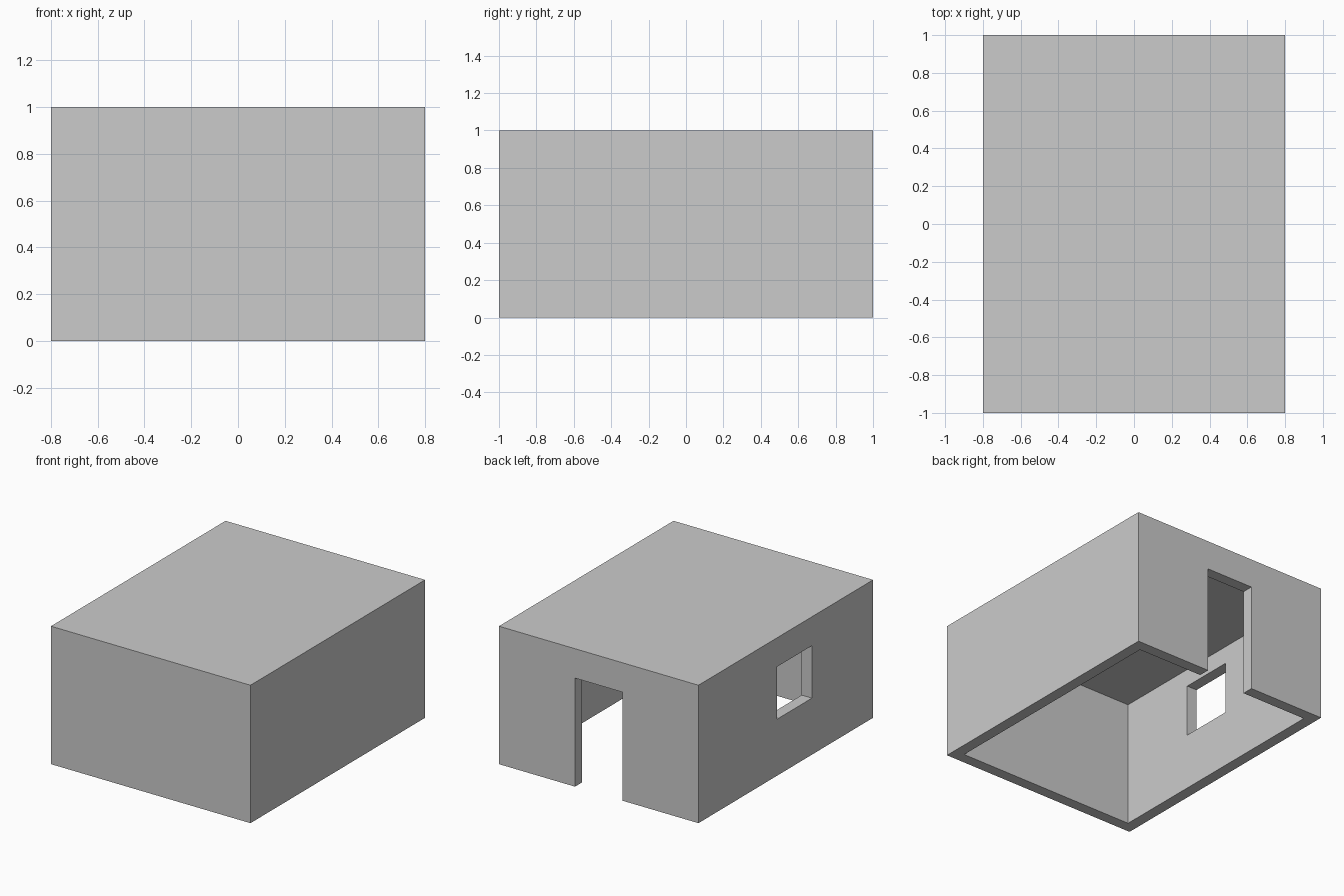
import bpy, bmesh
from mathutils import Vector

if "Cube" in bpy.data.objects:
    bpy.data.objects.remove(bpy.data.objects["Cube"])

T = 0.082  # wall and roof thickness


def box(name, lo, hi):
    lo, hi = Vector(lo), Vector(hi)
    bm = bmesh.new()
    bmesh.ops.create_cube(bm, size=1)
    bmesh.ops.scale(bm, vec=hi - lo, verts=bm.verts)
    bmesh.ops.translate(bm, vec=(lo + hi) / 2, verts=bm.verts)
    mesh = bpy.data.meshes.new(name)
    bm.to_mesh(mesh)
    bm.free()
    ob = bpy.data.objects.new(name, mesh)
    bpy.context.collection.objects.link(ob)
    return ob


# solid block of the hut
hut = box("hut_shell", (-0.8, -1, 0), (0.8, 1, 1))

# room open at the floor, doorway in the back wall, window in the left wall
cutters = [
    box("room_cutter", (-0.8 + T, -1 + T, -0.2), (0.8 - T, 1 - T, 1 - T)),
    box("door_cutter", (-0.19, 0.7, -0.3), (0.19, 1.2, 0.787)),
    box("window_cutter", (-1, -0.3, 0.41), (-0.5, 0.1, 0.79)),
]
bpy.context.view_layer.objects.active = hut
for c in cutters:
    c.hide_render = True
    mod = hut.modifiers.new(c.name, 'BOOLEAN')
    mod.operation = 'DIFFERENCE'
    mod.solver = 'EXACT'
    mod.object = c
    bpy.ops.object.modifier_apply(modifier=mod.name)
for c in cutters:
    bpy.data.objects.remove(c)
